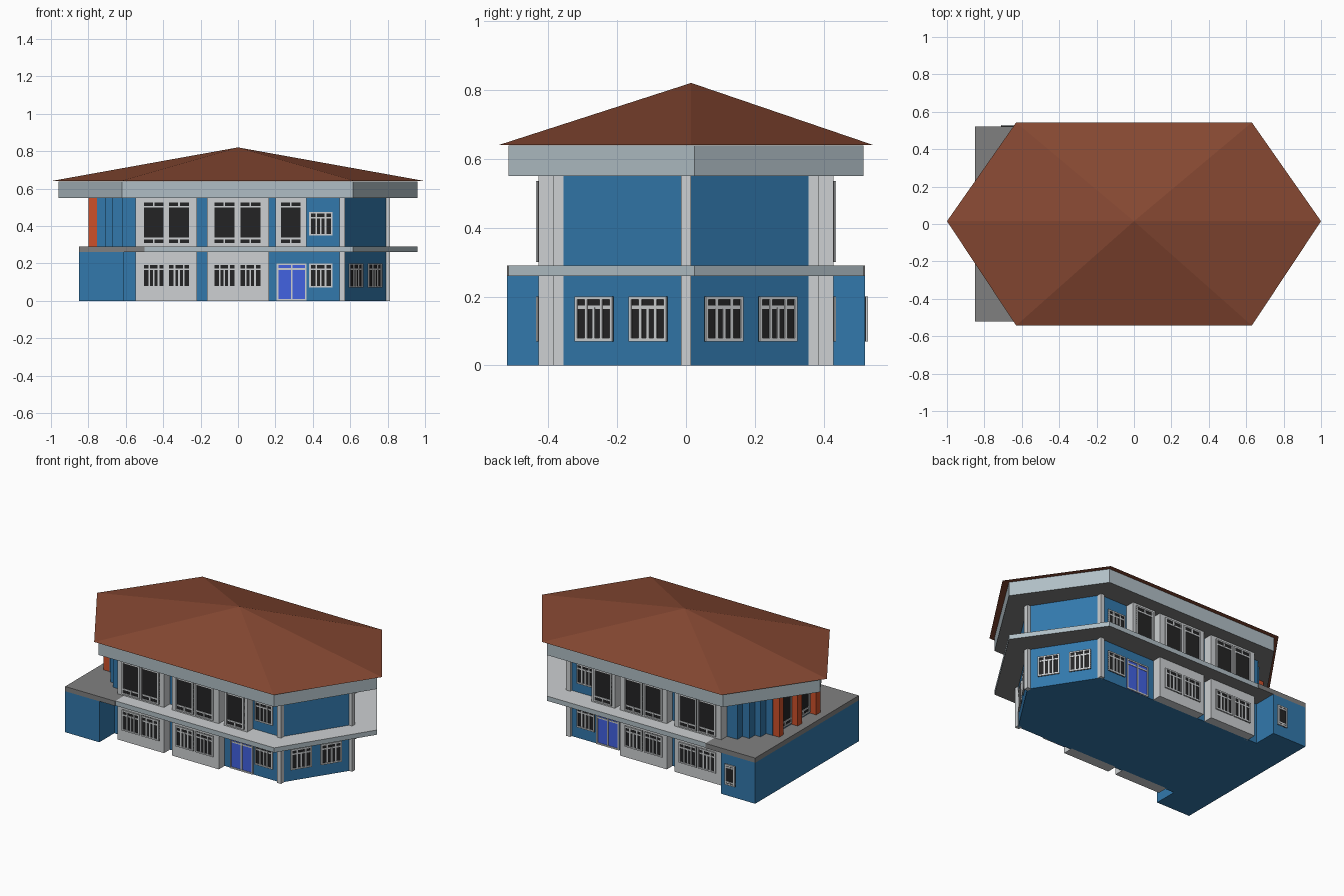
import bpy, bmesh, math
from mathutils import Matrix, Vector

if "Cube" in bpy.data.objects:
    bpy.data.objects.remove(bpy.data.objects["Cube"])


def lin(c):
    c /= 255
    return c / 12.92 if c <= 0.04045 else ((c + 0.055) / 1.055) ** 2.4


def material(name, r, g, b):
    m = bpy.data.materials.new(name)
    m.diffuse_color = (lin(r), lin(g), lin(b), 1)
    m.use_nodes = True
    m.node_tree.nodes["Principled BSDF"].inputs["Base Color"].default_value = m.diffuse_color
    return m


BLUE = material("wall blue", 50, 120, 172)
BROWN = material("roof brown", 134, 72, 50)
FASCIA = material("fascia blue grey", 176, 190, 197)
GREY = material("concrete grey", 128, 128, 128)
PLASTER = material("light plaster", 205, 208, 210)
GLASS = material("dark glass", 36, 36, 37)
DOOR = material("door blue", 66, 98, 225)
ORANGE = material("column orange", 205, 80, 42)


def finish(name, bm, mats):
    bmesh.ops.recalc_face_normals(bm, faces=bm.faces)
    me = bpy.data.meshes.new(name)
    bm.to_mesh(me)
    bm.free()
    for m in mats:
        me.materials.append(m)
    ob = bpy.data.objects.new(name, me)
    bpy.context.collection.objects.link(ob)
    return ob


def prism(name, pts, z0, z1, side, top=None, bottom=None):
    """Extruded outline, with its own materials for sides, top and bottom."""
    bm = bmesh.new()
    f = bm.faces.new([bm.verts.new((x, y, z0)) for x, y in pts])
    r = bmesh.ops.extrude_face_region(bm, geom=[f])
    for v in r["geom"]:
        if isinstance(v, bmesh.types.BMVert):
            v.co.z = z1
    bmesh.ops.recalc_face_normals(bm, faces=bm.faces)
    for f in bm.faces:
        f.material_index = 1 if f.normal.z > 0.5 else 2 if f.normal.z < -0.5 else 0
    return finish(name, bm, [side, top or side, bottom or side])


def box(name, x0, x1, y0, y1, z0, z1, *mats):
    return prism(name, [(x0, y0), (x1, y0), (x1, y1), (x0, y1)], z0, z1, *mats)


def add_bar(bm, u0, u1, v0, v1, depth, mat):
    r = bmesh.ops.create_cube(bm, size=1, matrix=Matrix.Translation(
        ((u0 + u1) / 2, -depth / 2, (v0 + v1) / 2)) @ Matrix.Diagonal((u1 - u0, depth, v1 - v0, 1)))
    for f in {f for v in r["verts"] for f in v.link_faces}:
        f.material_index = mat


def opening(name, p, normal, w, z0, z1, style="small"):
    """Framed window or door plate centred at p, facing the given direction."""
    bm = bmesh.new()
    h, t, a, d = z1 - z0, 0.009, w / 2, 0.008
    add_bar(bm, -a, a, 0, h, 0.003, 0)
    for u in (-a, a - t):
        add_bar(bm, u, u + t, 0, h, d, 1)
    for v in (0, h - t):
        add_bar(bm, -a + t, a - t, v, v + t, d, 1)

    def mullion(u, v0, v1):
        add_bar(bm, u - t / 2, u + t / 2, v0, v1, d - 0.001, 1)

    def transom(v):
        add_bar(bm, -a, a, v - t / 2, v + t / 2, d - 0.002, 1)

    if style == "small":
        transom(h * 0.76)
        for u in (-w / 5, w / 5):
            mullion(u, 0, h)
        mullion(0, 0, h * 0.76)
    elif style == "tall":
        transom(h * 0.14)
        transom(h * 0.86)
        mullion(0, 0, h * 0.14)
        mullion(0, h * 0.86, h)
    else:
        transom(h * 0.85)
        mullion(0, 0, h)
    ob = finish(name, bm, [DOOR if style == "door" else GLASS, PLASTER])
    n = Vector(normal)
    ob.location = (p[0], p[1], z0)
    ob.rotation_euler.z = math.atan2(n.y, n.x) + math.pi / 2
    return ob


# roof: six-sided low pyramid
bm = bmesh.new()
rim = [bm.verts.new((x, y, 0.64)) for x, y in
       [(-1, 0.015), (-0.63, -0.543), (0.63, -0.543), (1, 0.015), (0.63, 0.543), (-0.63, 0.543)]]
apex = bm.verts.new((0, 0.015, 0.82))
bm.faces.new(rim)
for i in range(6):
    bm.faces.new((rim[i], rim[(i + 1) % 6], apex))
finish("roof", bm, [BROWN])

# eaves band, floor ledge and left terrace
prism("eaves_band", [(-0.96, 0.025), (-0.62, -0.515), (0.615, -0.515), (0.96, 0.025),
                     (0.615, 0.515), (-0.62, 0.515)], 0.55, 0.639, FASCIA, GREY, GREY)
prism("floor_ledge", [(-0.5, -0.515), (0.615, -0.515), (0.96, 0.025), (0.615, 0.515), (-0.5, 0.515)],
      0.26, 0.29, FASCIA, PLASTER, GREY)
box("terrace", -0.85, -0.5, -0.52, 0.52, 0.26, 0.29, GREY)

# main body on both floors, with pointed right end
BODY = [(-0.62, -0.37), (0.56, -0.37), (0.80, 0), (0.56, 0.37), (-0.62, 0.37)]
prism("ground_walls", BODY, 0, 0.26, BLUE)
prism("upper_walls", BODY, 0.29, 0.55, BLUE)
box("left_wing", -0.85, -0.61, -0.52, 0.52, 0, 0.26, BLUE)

# stepped upper left end
for i, (x, y) in enumerate([(-0.67, 0.32), (-0.71, 0.265), (-0.755, 0.21)]):
    box(f"upper_step_{i}", x, -0.61, -y, y, 0.29, 0.55, BLUE)
for i, y in enumerate((-0.185, 0, 0.185)):
    box(f"orange_column_{i}", -0.80, -0.75, y - 0.022, y + 0.022, 0.29, 0.55, ORANGE)
for i, y in enumerate((-0.092, 0.092)):
    opening(f"terrace_window_{i}", (-0.755, y), (-1, 0), 0.13, 0.30, 0.54, "tall")

# corner pillar at the right tip
box("tip_pillar", 0.785, 0.812, -0.015, 0.015, 0, 0.26, PLASTER)
box("tip_pillar_upper", 0.785, 0.812, -0.015, 0.015, 0.29, 0.55, PLASTER)

# front and back sides are mirror images
for s, side in ((-1, "front"), (1, "back")):
    def bay(name, x0, x1, z0, z1):
        y0, y1 = sorted((s * 0.36, s * 0.428))
        box(f"{side}_{name}", x0, x1, y0, y1, z0, z1, PLASTER)

    for z0, z1, lvl in ((0, 0.26, "ground"), (0.29, 0.55, "upper")):
        bay(f"bay_left_{lvl}", -0.547, -0.22, z0, z1)
        bay(f"bay_middle_{lvl}", -0.165, 0.165, z0, z1)
        y0, y1 = sorted((s * 0.355, s * 0.385))
        box(f"{side}_corner_pillar_{lvl}", 0.543, 0.572, y0, y1, z0, z1, PLASTER)
    bay("bay_right_upper", 0.20, 0.365, 0.29, 0.55)

    # bay windows
    for i, x in enumerate((-0.45, -0.315, -0.073, 0.066)):
        opening(f"{side}_window_{i}", (x, s * 0.428), (0, s), 0.124, 0.07, 0.20)
        opening(f"{side}_tall_window_{i}", (x, s * 0.428), (0, s), 0.124, 0.30, 0.535, "tall")
    opening(f"{side}_tall_window_4", (0.282, s * 0.428), (0, s), 0.124, 0.30, 0.535, "tall")

    # door and the windows beside it
    opening(f"{side}_door", (0.287, s * 0.37), (0, s), 0.16, 0.001, 0.20, "door")
    opening(f"{side}_window_4", (0.443, s * 0.37), (0, s), 0.126, 0.07, 0.20)
    opening(f"{side}_upper_window", (0.443, s * 0.37), (0, s), 0.126, 0.348, 0.475)

    # slanted right wall windows
    for i, y in enumerate((0.265, 0.108)):
        opening(f"{side}_slant_window_{i}", (0.80 - y * 0.24 / 0.37, s * y), (0.37, s * 0.24),
                0.13, 0.07, 0.20)

# single window on the back of the left wing
opening("wing_window", (-0.675, 0.52), (0, 1), 0.07, 0.07, 0.20, "tall")
